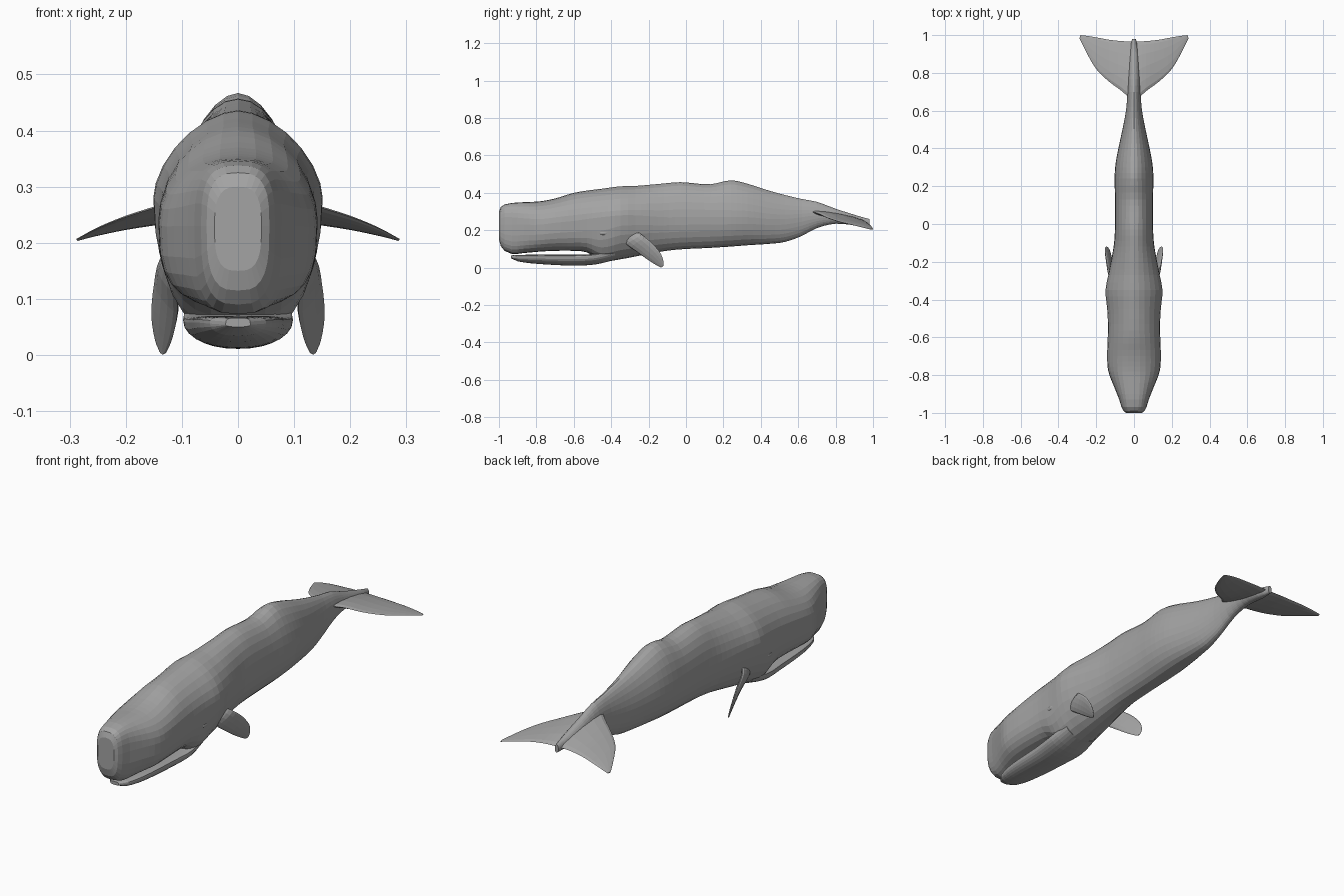
import bpy, bmesh, math
from mathutils import Vector

if "Cube" in bpy.data.objects:
    bpy.data.objects.remove(bpy.data.objects["Cube"])

skin = bpy.data.materials.new("whale grey")
skin.diffuse_color = (0.37, 0.37, 0.37, 1)
skin.use_nodes = True
skin.node_tree.nodes["Principled BSDF"].inputs["Base Color"].default_value = skin.diffuse_color


def make_object(name, rings):
    """Skin a list of closed rings and cap both ends with a fan."""
    bm = bmesh.new()
    loops = [[bm.verts.new(p) for p in r] for r in rings]
    n = len(loops[0])
    for a, b in zip(loops, loops[1:]):
        for i in range(n):
            j = (i + 1) % n
            bm.faces.new((a[i], a[j], b[j], b[i]))
    for loop in (loops[0], loops[-1]):
        mid = bm.verts.new(sum((v.co for v in loop), Vector()) / n)
        for i in range(n):
            bm.faces.new((loop[i], loop[(i + 1) % n], mid))
    bmesh.ops.recalc_face_normals(bm, faces=bm.faces)
    me = bpy.data.meshes.new(name)
    bm.to_mesh(me)
    bm.free()
    me.materials.append(skin)
    ob = bpy.data.objects.new(name, me)
    bpy.context.collection.objects.link(ob)
    return ob


def smooth_stations(rows, step):
    """Hermite interpolation of station rows along their first column."""
    def slope(k, c):
        a, b = rows[max(k - 1, 0)], rows[min(k + 1, len(rows) - 1)]
        return (b[c] - a[c]) / (b[0] - a[0])
    out = []
    for k in range(len(rows) - 1):
        p, q = rows[k], rows[k + 1]
        h = q[0] - p[0]
        m = max(1, round(h / step))
        for s in range(m):
            t = s / m
            row = [p[0] + h * t]
            for c in range(1, len(p)):
                row.append((2*t**3 - 3*t*t + 1) * p[c] + (t**3 - 2*t*t + t) * h * slope(k, c)
                           + (3*t*t - 2*t**3) * q[c] + (t**3 - t*t) * h * slope(k + 1, c))
            out.append(row)
    out.append(list(rows[-1]))
    return out


def section(y, zb, zt, w, zm, top_exp, low_exp, n=28):
    """Superellipse cross-section, widest at height zm."""
    ring = []
    for i in range(n):
        a = 2 * math.pi * i / n
        c, s = math.cos(a), math.sin(a)
        e = top_exp if s >= 0 else low_exp
        x = w * math.copysign(abs(c) ** (2 / e), c) if abs(c) > 1e-6 else 0
        z = abs(s) ** (2 / e) * ((zt - zm) if s >= 0 else (zb - zm))
        ring.append((x, y, zm + z))
    return ring


# Body: y, bottom, top, half width, height of widest point, roundness of back
body = [
    (-1.0, .15, .30, .042, .23, 2.8),
    (-.99, .115, .325, .056, .23, 3),
    (-.97, .09, .338, .066, .23, 3),
    (-.93, .073, .346, .078, .23, 2.8),
    (-.87, .078, .35, .102, .23, 2.4),
    (-.78, .086, .355, .136, .23, 2.1),
    (-.70, .09, .37, .142, .24, 2),
    (-.60, .09, .40, .139, .25, 1.9),
    (-.53, .082, .412, .138, .26, 1.8),
    (-.45, .035, .422, .142, .27, 1.75),
    (-.35, .045, .435, .151, .28, 1.7),
    (-.27, .06, .437, .136, .28, 1.75),
    (-.12, .088, .45, .108, .27, 1.9),
    (-.03, .098, .457, .101, .27, 2),
    (.13, .106, .446, .10, .27, 2),
    (.24, .113, .467, .103, .27, 1.8),
    (.33, .12, .448, .096, .27, 1.8),
    (.45, .128, .41, .072, .26, 1.8),
    (.53, .138, .388, .055, .26, 1.8),
    (.62, .17, .367, .04, .27, 1.8),
    (.70, .212, .352, .035, .28, 1.8),
    (.80, .235, .315, .03, .275, 1.8),
    (.91, .226, .28, .024, .25, 1.8),
    (.98, .222, .26, .01, .24, 1.8),
]
rings = []
for r in smooth_stations(body, 0.032):
    t = min(1, max(0, (r[0] + .55) / .2))
    rings.append(section(*r, 3 - .9 * t))
make_object("body", rings)

# Lower jaw: y, bottom, top, half width
jaw = [
    (-.935, .05, .066, .022),
    (-.90, .034, .068, .05),
    (-.80, .021, .070, .074),
    (-.60, .011, .070, .088),
    (-.48, .018, .075, .098),
    (-.38, .042, .10, .09),
]
make_object("lower_jaw", [section(y, zb, zt, w, zt - .012, 4, 2.2)
                          for y, zb, zt, w in smooth_stations(jaw, 0.03)])


def blade(name, side, rows, across, n=12):
    """Tapered fin lofted from (leading point, trailing point, thickness) rows."""
    flat = [(i, *a, *b, th) for i, (a, b, th) in enumerate(rows)]
    rings = []
    for r in smooth_stations(flat, 0.34):
        a, b, th = Vector(r[1:4]), Vector(r[4:7]), r[7]
        normal = (b - a).cross(Vector(across)).normalized()
        ring = []
        for k in range(n):
            ang = 2 * math.pi * k / n
            p = (a + b) / 2 - (b - a) / 2 * math.cos(ang) + normal * th / 2 * math.sin(ang)
            ring.append((p.x * side, p.y, p.z))
        rings.append(ring)
    make_object(name, rings)


flipper = [
    ((.085, -.37, .165), (.10, -.27, .20), .03),
    ((.108, -.32, .125), (.135, -.235, .175), .024),
    ((.108, -.25, .075), (.148, -.18, .13), .02),
    ((.116, -.19, .033), (.154, -.135, .075), .014),
    ((.127, -.145, .006), (.148, -.12, .03), .008),
    ((.134, -.132, .001), (.14, -.122, .008), .004),
]
fluke = [
    ((0, .64, .305), (0, .965, .242), .04),
    ((.06, .70, .292), (.06, .968, .242), .028),
    ((.13, .752, .268), (.13, .975, .236), .02),
    ((.20, .82, .246), (.20, .988, .225), .014),
    ((.25, .905, .226), (.25, .996, .214), .009),
    ((.288, .982, .206), (.284, 1.0, .205), .004),
]
for label, side in (("left", -1), ("right", 1)):
    blade(label + "_flipper", side, flipper, (.2, .7, -.68))
    blade(label + "_fluke", side, fluke, (1, 0, -.2))
    # Eye: small bulge with its brow, set in the side of the head
    bpy.ops.mesh.primitive_uv_sphere_add(segments=12, ring_count=8, radius=1,
                                         location=(.129 * side, -.44, .185))
    eye = bpy.context.object
    eye.name = label + "_eye"
    eye.scale = (.012, .03, .012)
    eye.data.materials.append(skin)
